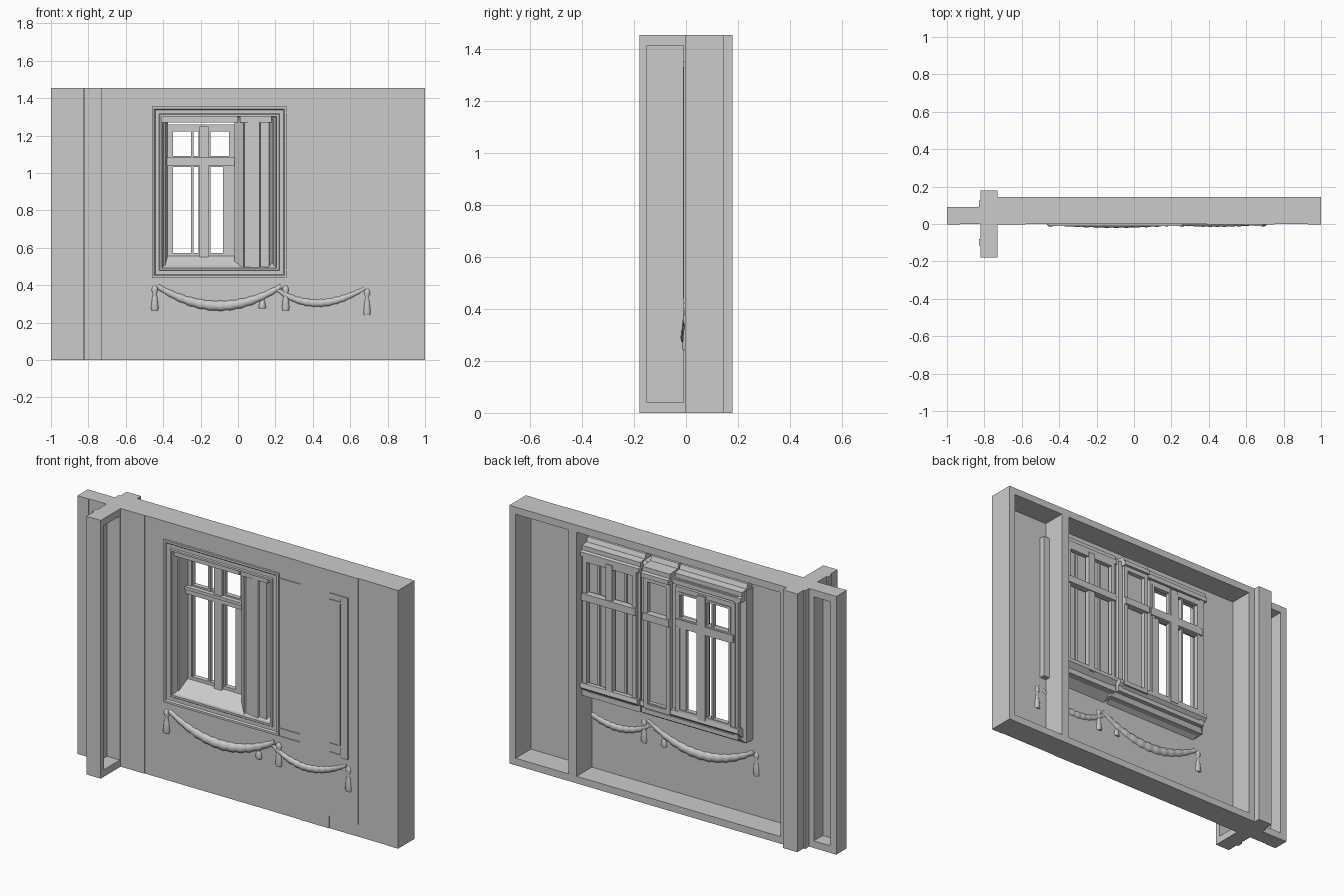
import bpy, bmesh, math
from mathutils import Vector

if "Cube" in bpy.data.objects:
    bpy.data.objects.remove(bpy.data.objects["Cube"])


def mesh_obj(name, verts, faces):
    me = bpy.data.meshes.new(name)
    bm = bmesh.new()
    vs = [bm.verts.new(v) for v in verts]
    for f in faces:
        bm.faces.new([vs[i] for i in f])
    bmesh.ops.recalc_face_normals(bm, faces=bm.faces)
    bm.to_mesh(me)
    bm.free()
    ob = bpy.data.objects.new(name, me)
    bpy.context.collection.objects.link(ob)
    return ob


def prism(name, x0, x1, profile):
    """Extrude a (y, z) profile along x."""
    n = len(profile)
    verts = [(x, y, z) for x in (x0, x1) for y, z in profile]
    faces = [(i, (i + 1) % n, n + (i + 1) % n, n + i) for i in range(n)]
    return mesh_obj(name, verts, faces + [tuple(range(n)), tuple(range(n, 2 * n))])


def box(name, x0, x1, y0, y1, z0, z1):
    return prism(name, x0, x1, [(y0, z0), (y1, z0), (y1, z1), (y0, z1)])


def ring(name, x0, x1, z0, z1, profile):
    """Mitred rectangular frame; profile is a closed loop of (inset, y)."""
    n, verts, faces = len(profile), [], []
    for sx, sz in ((0, 0), (1, 0), (1, 1), (0, 1)):
        for d, y in profile:
            verts.append((x1 - d if sx else x0 + d, y, z1 - d if sz else z0 + d))
    for c in range(4):
        for i in range(n):
            j, e = (i + 1) % n, (c + 1) % 4
            faces.append((c * n + i, c * n + j, e * n + j, e * n + i))
    return mesh_obj(name, verts, faces)


def flat_frame(name, x0, x1, y0, y1, z0, z1, w):
    return ring(name, x0, x1, z0, z1, [(0, y0), (w, y0), (w, y1), (0, y1)])


H, S, R = 1.455, 0.01, 0.04      # wall height, skin thickness, rim width

# wall skin around the window opening
box("wall_skin_left_bay", -1, -0.82, 0, S, 0, H)
box("wall_skin_left", -0.73, -0.41, 0, S, 0, H)
box("wall_skin_right", 0.21, 1, 0, S, 0, H)
box("wall_skin_below", -0.41, 0.21, 0, S, 0, 0.48)
box("wall_skin_above", -0.41, 0.21, 0, S, 1.31, H)

# structural rims behind the skin
flat_frame("main_rim", -0.73, 1, 0, 0.145, 0, H, R)
flat_frame("left_bay_rim", -1, -0.82, 0, 0.09, 0, H, R)
box("back_rib", 0.58, 0.63, S, 0.145, R, H - R)

# crossing wall: solid behind, hollow panel in front
box("cross_wall_back", -0.82, -0.73, 0, 0.18, 0, H)
box("cross_wall_skin", -0.82, -0.81, -0.18, 0, 0, H)
box("cross_wall_front_edge", -0.82, -0.73, -0.18, -0.15, 0, H)
box("cross_wall_bottom", -0.82, -0.73, -0.15, 0, 0, R)
box("cross_wall_top", -0.82, -0.73, -0.15, 0, H - R, H)
box("cross_wall_inner_edge", -0.82, -0.73, -0.01, 0, 0, H)
for y0, y1 in ((-0.115, -0.08), (0.09, 0.125)):
    box("cross_wall_pilaster", -0.83, -0.82, y0, y1, 0, H)

# shallow pilaster strips on the front
for x0, x1, z0 in ((-1, -0.93, 0), (-0.73, -0.58, 0), (0.57, 0.75, 0.07), (0.93, 1, 0)):
    box("front_pilaster_strip", x0, x1, -0.003, 0, z0, H)
box("front_flat_panel", 0.39, 0.57, -0.003, 0, 0, H)
for z in (0.43, 0.475, 1.32):
    box("front_moulding_line", 0.25, 0.39, -0.005, 0, z, z + 0.008)

# main window surround
ring("window_surround", -0.46, 0.26, 0.44, 1.355,
     [(0, 0.004), (0, -0.012), (0.012, -0.012), (0.018, -0.004), (0.038, -0.004),
      (0.042, -0.01), (0.053, -0.01), (0.053, 0.01)])
ring("window_reveal", -0.41, 0.21, 0.48, 1.31,
     [(0, 0), (0.012, 0.03), (0.02, 0.03), (0.035, 0.095), (0.035, 0.11),
      (0.01, 0.11), (0.01, 0.085), (-0.015, 0.07), (-0.015, 0.01)])

# right hand fragment of the second surround
box("side_surround_jamb", 0.645, 0.69, -0.01, 0, 0.42, 1.33)
box("side_surround_inner", 0.625, 0.64, -0.006, 0, 0.48, 1.29)
for z0, z1 in ((0.42, 0.435), (0.475, 0.485), (1.285, 1.295), (1.315, 1.33)):
    box("side_surround_rail", 0.575, 0.65, -0.008, 0, z0, z1)
box("side_reveal_back", 0.63, 0.67, S, 0.04, 0.44, 1.31)

# sloping sills
sill = [(0, 0.485), (0.03, 0.505), (0.095, 0.56), (0.12, 0.56), (0.125, 0.535),
        (0.06, 0.48), (0.01, 0.45)]
prism("window_sill", -0.41, 0.2, sill)
prism("second_window_sill", 0.22, 0.575, [(max(y, S), z) for y, z in sill])

# open casement with cross bars
Y0, Y1 = 0.09, 0.115
flat_frame("casement_frame", -0.385, -0.015, Y0, Y1, 0.54, 1.26, 0.033)
box("casement_mullion", -0.205, -0.157, Y0 - 0.01, Y1 + 0.01, 0.55, 1.25)
box("casement_transom", -0.38, -0.02, Y0 - 0.015, Y1 + 0.01, 1.04, 1.082)
box("transom_lip", -0.38, -0.02, Y0 - 0.022, Y0, 1.065, 1.082)
box("glazing_bar", -0.25, -0.238, Y0, Y1, 0.56, 1.24)
box("casement_side_board", -0.08, -0.03, Y0, Y1, 0.56, 1.05)
for x0, x1 in ((-0.36, -0.2), (-0.16, -0.03)):
    for z0, z1 in ((0.56, 1.045), (1.078, 1.235)):
        flat_frame("pane_bead", x0, x1, Y0 + 0.004, Y1 + 0.005, z0, z1, 0.012)

# folded shutter filling the right side of the opening
fold = [(-0.02, 0.1), (-0.02, 0.06), (0.03, 0.012), (0.035, 0.02), (0.115, 0.012),
        (0.12, 0.022), (0.165, 0.018), (0.172, 0.035), (0.2, 0.06), (0.2, 0.1)]
n = len(fold)
mesh_obj("folded_shutter",
         [(x, y, z) for z in (0.495, 1.3) for x, y in fold],
         [(i, (i + 1) % n, n + (i + 1) % n, n + i) for i in range(n)]
         + [tuple(range(n)), tuple(range(n, 2 * n))])


# closed casements seen from the back
def back_casement(name, x0, x1, y0, mullion):
    y1 = y0 + 0.025
    flat_frame(name + "_frame", x0, x1, y0, y1, 0.53, 1.27, 0.025)
    box(name + "_transom", x0, x1, y0, y1 + 0.012, 1.03, 1.07)
    box(name + "_boards", x0 + 0.01, x1 - 0.01, y0 - 0.025, y0 - 0.01, 0.53, 1.27)
    if mullion:
        m = (x0 + x1) / 2
        box(name + "_mullion", m - 0.02, m + 0.02, y0, y1 + 0.006, 0.53, 1.27)
        for c in ((x0 + m) / 2, (x1 + m) / 2):
            box(name + "_bar", c - 0.006, c + 0.006, y0 - 0.012, y0, 0.54, 1.26)


back_casement("second_casement", 0.23, 0.565, 0.09, True)
back_casement("middle_casement", 0.01, 0.175, 0.105, False)
flat_frame("second_window_shell", 0.215, 0.578, S, 0.1, 0.48, 1.31, 0.03)

# stepped lintels at the back
for x0, x1, y in ((-0.42, 0.0, 0.1), (0.01, 0.18, 0.13), (0.215, 0.578, 0.1)):
    prism("back_lintel", x0, x1, [(S, 1.27), (y + 0.015, 1.27), (y + 0.015, 1.295),
                                  (y, 1.3), (y, 1.325), (0.06, 1.33), (0.05, 1.355), (S, 1.355)])


# garlands: swelling tubes showing on both faces of the skin
def garland(name, a, b, sag, r, skew=0.0):
    seg, sides, verts, faces = 48, 12, [], []
    a, b = Vector((a[0], 0, a[1])), Vector((b[0], 0, b[1]))

    def point(t):
        p = a.lerp(b, t)
        p.z -= sag * 4 * t * (1 - t) * (1 + skew * (t - 0.5))
        return p
    for i in range(seg + 1):
        t = i / seg
        tan = (point(t + 0.01) - point(t - 0.01)).normalized()
        nrm = Vector((-tan.z, 0, tan.x))
        rad = r * (0.5 + 0.5 * math.sin(math.pi * t)) * (1 + 0.09 * math.sin(i * 1.6))
        for k in range(sides):
            q = 2 * math.pi * k / sides
            verts.append(point(t) + nrm * rad * math.cos(q)
                         + Vector((0, 0.003 + 0.85 * rad * math.sin(q), 0)))
    for i in range(seg):
        for k in range(sides):
            j = (k + 1) % sides
            faces.append((i * sides + k, i * sides + j, (i + 1) * sides + j, (i + 1) * sides + k))
    faces += [tuple(range(sides)), tuple(range(seg * sides, (seg + 1) * sides))]
    return mesh_obj(name, verts, faces)


# tassels: lathed drops
def tassel(x, top, length):
    prof = [(0.006, 0), (0.016, 0.1), (0.018, 0.2), (0.01, 0.35), (0.015, 0.5), (0.021, 0.9), (0.017, 1)]
    s, m = 12, len(prof)
    verts = [(x + r * math.cos(2 * math.pi * k / s), 0.003 + 0.85 * r * math.sin(2 * math.pi * k / s),
              top - d * length) for r, d in prof for k in range(s)]
    faces = [(i * s + k, i * s + (k + 1) % s, (i + 1) * s + (k + 1) % s, (i + 1) * s + k)
             for i in range(m - 1) for k in range(s)]
    faces += [tuple(range(s)), tuple(range((m - 1) * s, m * s))]
    return mesh_obj("tassel", verts, faces)


soft = [garland("large_garland", (-0.43, 0.395), (0.23, 0.395), 0.105, 0.027),
        garland("small_garland", (0.2, 0.385), (0.68, 0.385), 0.08, 0.021, -0.3),
        tassel(-0.445, 0.4, 0.135), tassel(0.255, 0.4, 0.135), tassel(0.69, 0.385, 0.145),
        tassel(0.13, 0.345, 0.07)]
bpy.ops.object.select_all(action='DESELECT')
for ob in soft:
    ob.select_set(True)
bpy.context.view_layer.objects.active = soft[0]
bpy.ops.object.shade_smooth_by_angle(angle=math.radians(50))
